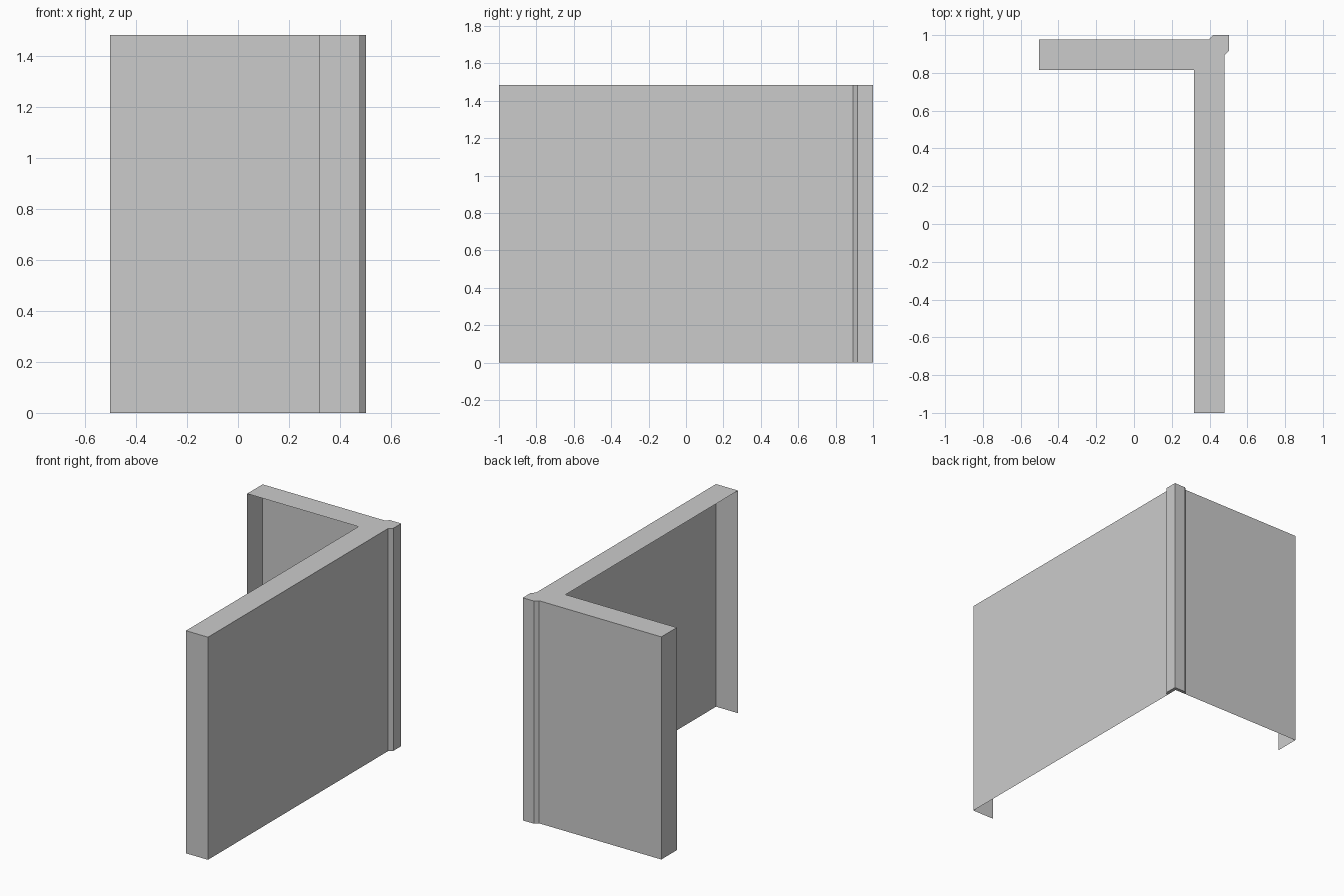
import bpy, bmesh

if "Cube" in bpy.data.objects:
    bpy.data.objects.remove(bpy.data.objects["Cube"])

H = 1.483

# L-shaped plan, counter-clockwise from the front end to the left end
plan = [(0.317, -1.0), (0.479, -1.0), (0.479, 0.893), (0.503, 0.917), (0.503, 1.0),
        (0.42, 1.0), (0.397, 0.978), (-0.503, 0.978), (-0.503, 0.815)]
inner_corner = (0.317, 0.815)
post_corner = (0.479, 0.978)

bm = bmesh.new()
low = [bm.verts.new((x, y, 0)) for x, y in plan]
top = [bm.verts.new((x, y, H)) for x, y in plan]

# Outer walls, corner trim and end returns (inner side is open)
for i in range(len(plan) - 1):
    bm.faces.new((low[i], low[i + 1], top[i + 1], top[i]))

# Top cap over the whole L
bm.faces.new(top + [bm.verts.new((*inner_corner, H))])

# Underside of the projecting corner trim
trim = low[2:7] + [bm.verts.new((*post_corner, 0))]
bm.faces.new(trim[::-1])

mesh = bpy.data.meshes.new("corner_wall")
bm.to_mesh(mesh)
bm.free()
bpy.context.collection.objects.link(bpy.data.objects.new("corner_wall", mesh))
